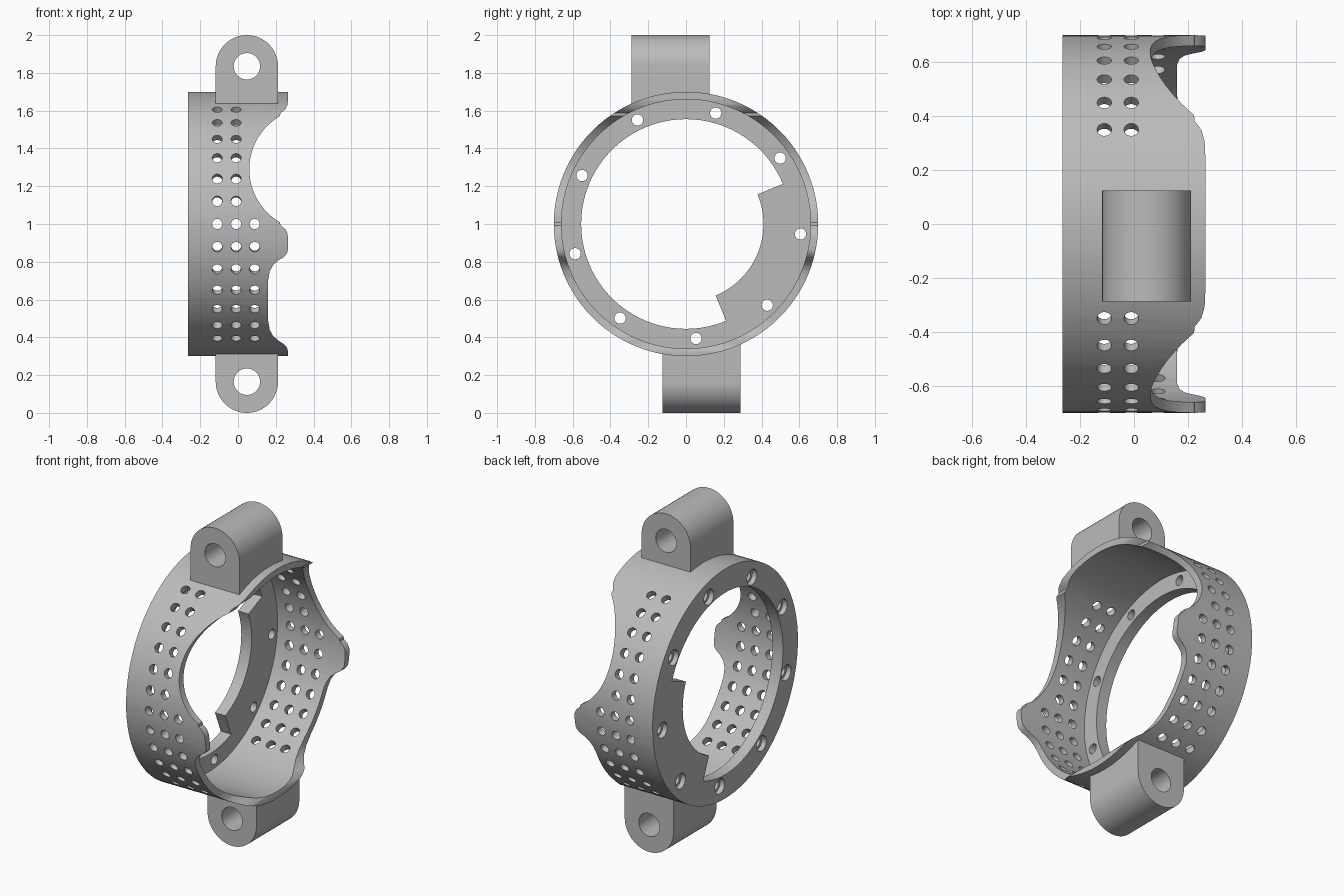
import bpy, bmesh
from math import sin, cos, pi, radians
from mathutils import Matrix, Vector

if "Cube" in bpy.data.objects:
    bpy.data.objects.remove(bpy.data.objects["Cube"])

grey = bpy.data.materials.new("plain grey")
grey.use_nodes = True
grey.diffuse_color = (0.5, 0.5, 0.5, 1)
grey.node_tree.nodes["Principled BSDF"].inputs["Base Color"].default_value = (0.5, 0.5, 0.5, 1)

CENTRE = Vector((0, 0, 1))
X_MIN, X_MAX = -0.265, 0.265
R_OUT, R_IN = 0.70, 0.66


def arc(radius, start, end, steps, cu=0, cv=0):
    """Points on an arc, angles in degrees."""
    angles = [radians(start + (end - start) * i / steps) for i in range(steps + 1)]
    return [(cu + radius * cos(a), cv + radius * sin(a)) for a in angles]


def circle(radius, steps, cu=0, cv=0):
    return arc(radius, 0, 360, steps, cu, cv)[:-1]


def prism(bm, outline, low, high, place):
    """Extrude an outline from low to high; place maps (u, v, w) to space."""
    a = [bm.verts.new(place(u, v, low)) for u, v in outline]
    b = [bm.verts.new(place(u, v, high)) for u, v in outline]
    n = len(a)
    faces = [bm.faces.new(a), bm.faces.new(b)]
    faces += [bm.faces.new((a[i], a[(i + 1) % n], b[(i + 1) % n], b[i])) for i in range(n)]
    bmesh.ops.recalc_face_normals(bm, faces=faces)


def along_x(u, v, w):
    return CENTRE + Vector((w, u, v))


def along_y(u, v, w):
    return Vector((u, w, v))


def make(name, bm):
    mesh = bpy.data.meshes.new(name)
    bm.to_mesh(mesh)
    bm.free()
    mesh.materials.append(grey)
    obj = bpy.data.objects.new(name, mesh)
    bpy.context.collection.objects.link(obj)
    return obj


def solid(name, outline, low, high, place):
    bm = bmesh.new()
    prism(bm, outline, low, high, place)
    return make(name, bm)


def carve(obj, cutters):
    """Subtract the cutters, then shade smooth with sharp edges."""
    for cutter in cutters:
        cutter.hide_render = True
        mod = obj.modifiers.new("cut", 'BOOLEAN')
        mod.operation, mod.solver, mod.object = 'DIFFERENCE', 'EXACT', cutter
    deps = bpy.context.evaluated_depsgraph_get()
    mesh = bpy.data.meshes.new_from_object(obj.evaluated_get(deps))
    obj.modifiers.clear()
    obj.data = mesh
    for cutter in cutters:
        bpy.data.objects.remove(cutter)
    bpy.ops.object.select_all(action='DESELECT')
    obj.select_set(True)
    bpy.context.view_layer.objects.active = obj
    bpy.ops.object.shade_smooth_by_angle(angle=radians(30))


# Ring housing with an end flange
housing = solid("ring_housing", circle(R_OUT, 96), X_MIN, X_MAX, along_x)
cavity = solid("cavity_cutter", circle(R_IN, 96), X_MIN + 0.07, 0.5, along_x)

# Bore, narrower over one quarter
bore_outline = arc(0.555, 22.5, 292.5, 72) + arc(0.41, -67.5, 22.5, 24)
bore = solid("bore_cutter", bore_outline, -0.5, 0.5, along_x)

# Scalloped open edge: large rounded bay above, shallow bay below
lip = [(0.265, 0.37), (0.262, 0.34), (0.25, 0.317), (0.225, 0.297)]
bay = [(x, 1.29 + d) for x, d in lip] + arc(0.325, 120, 240, 24, 0.385, 1.29)
bay += [(x, 1.29 - d) for x, d in reversed(lip)]
upper_bay = solid("upper_bay_cutter", [(0.4, 1.66)] + bay + [(0.4, 0.92)], -1, 1, along_y)

step = [(0.265, 0.27), (0.26, 0.25), (0.245, 0.232), (0.215, 0.213),
        (0.185, 0.187), (0.168, 0.155), (0.16, 0.11)]
bay = [(x, 0.595 + d) for x, d in step] + [(x, 0.595 - d) for x, d in reversed(step)]
lower_bay = solid("lower_bay_cutter", [(0.4, 0.865)] + bay + [(0.4, 0.325)], -1, 1, along_y)

# Rows of radial vent holes on both sides
bm = bmesh.new()
for side in (-1, 1):
    for angle in range(-60, 61, 10):
        a = radians(angle)
        out = Vector((0, side * cos(a), sin(a)))
        across = Vector((0, -side * sin(a), cos(a)))
        for x in (-0.11, -0.01, 0.088):
            if x < 0 or angle <= 0:
                prism(bm, circle(0.027, 16), 0.6, 0.8,
                      lambda u, v, w: CENTRE + Vector((x + u, 0, 0)) + across * v + out * w)
vents = make("vent_cutter", bm)


# Nine counterbored screw holes in the flange
def screw_ring(name, radius, low, high):
    bm = bmesh.new()
    for i in range(9):
        a = radians(-5 + 40 * i)
        prism(bm, circle(radius, 20, 0.608 * cos(a), 0.608 * sin(a)), low, high, along_x)
    return make(name, bm)


screws = screw_ring("screw_cutter", 0.03, -0.5, 0)
heads = screw_ring("screw_head_cutter", 0.047, -0.5, X_MIN + 0.03)
carve(housing, [cavity, bore, upper_bay, lower_bay, vents, screws, heads])

# Mounting lugs, the lower one turned half round the ring axis
LUG_X, LUG_Z, LUG_R = 0.047, 1.835, 0.165
profile = arc(LUG_R, 0, 180, 32, LUG_X, LUG_Z) + [(LUG_X - LUG_R, 1.6), (LUG_X + LUG_R, 1.6)]
for name, turn in (("upper_lug", 0), ("lower_lug", pi)):
    lug = solid(name, profile, -0.288, 0.125, along_y)
    hole = solid("lug_hole_cutter", circle(0.07, 32, LUG_X, LUG_Z), -1, 1, along_y)
    seat = solid("lug_seat_cutter", circle(0.69, 96), -1, 1, along_x)
    carve(lug, [hole, seat])
    half_turn = Matrix.Translation(CENTRE) @ Matrix.Rotation(turn, 4, 'X')
    lug.data.transform(half_turn @ Matrix.Translation(-CENTRE))
